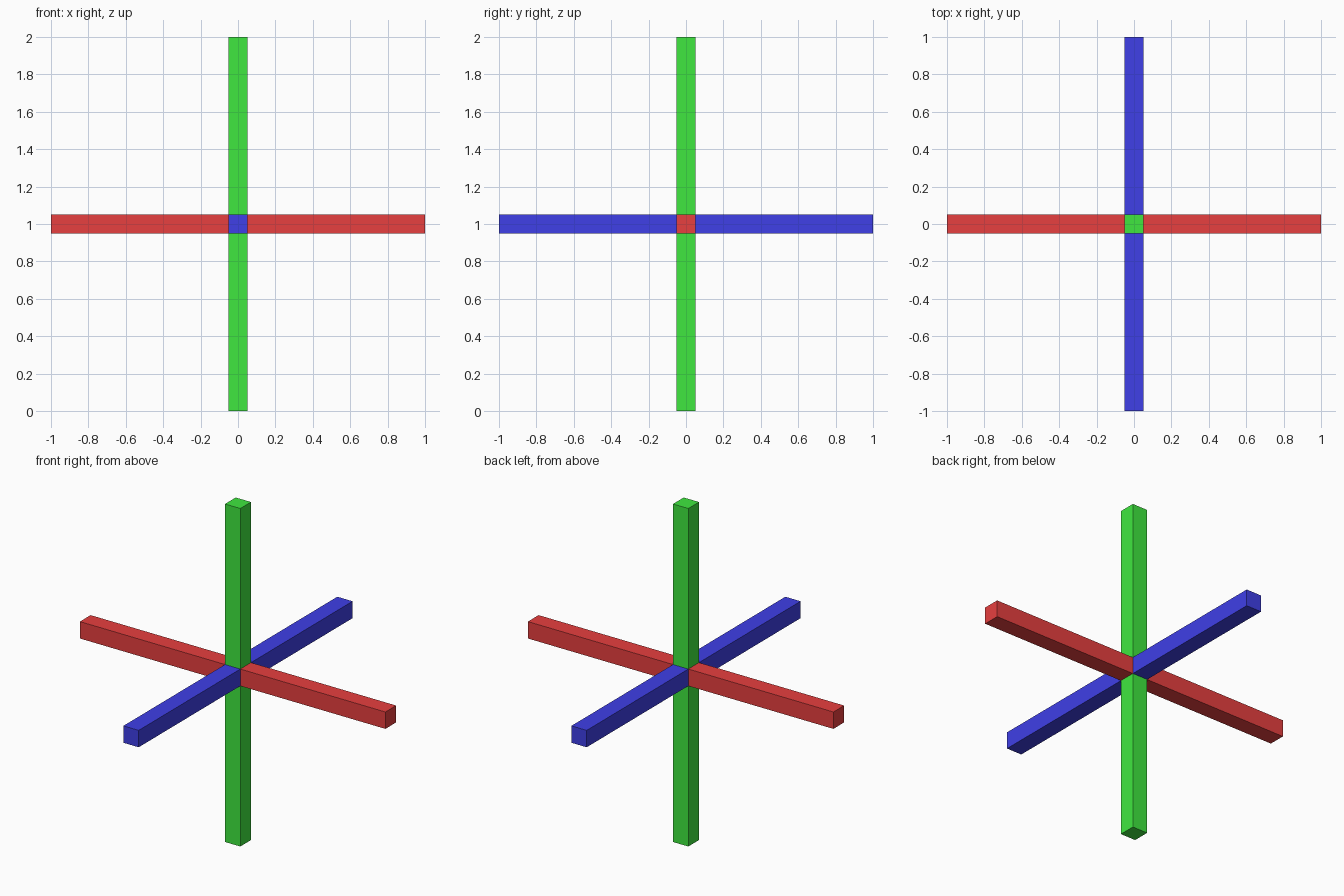
import bpy

if "Cube" in bpy.data.objects:
    bpy.data.objects.remove(bpy.data.objects["Cube"])

LENGTH, WIDTH = 2.0, 0.1


def axis_bar(name, axis, color):
    """Square bar running along one axis, centred on the crossing point."""
    bpy.ops.mesh.primitive_cube_add(size=1, location=(0, 0, LENGTH / 2))
    bar = bpy.context.object
    bar.name = name
    bar.scale = [LENGTH if i == axis else WIDTH for i in range(3)]
    bpy.ops.object.transform_apply(location=False, rotation=False, scale=True)
    mat = bpy.data.materials.new(name + "_color")
    mat.diffuse_color = (*color, 1)
    mat.use_nodes = True
    mat.node_tree.nodes["Principled BSDF"].inputs["Base Color"].default_value = mat.diffuse_color
    bar.data.materials.append(mat)


# Three bars crossing at their middles
axis_bar("side_to_side_bar", 0, (0.8, 0.05, 0.05))
axis_bar("front_to_back_bar", 1, (0.05, 0.05, 0.8))
axis_bar("upright_bar", 2, (0.05, 0.8, 0.05))
